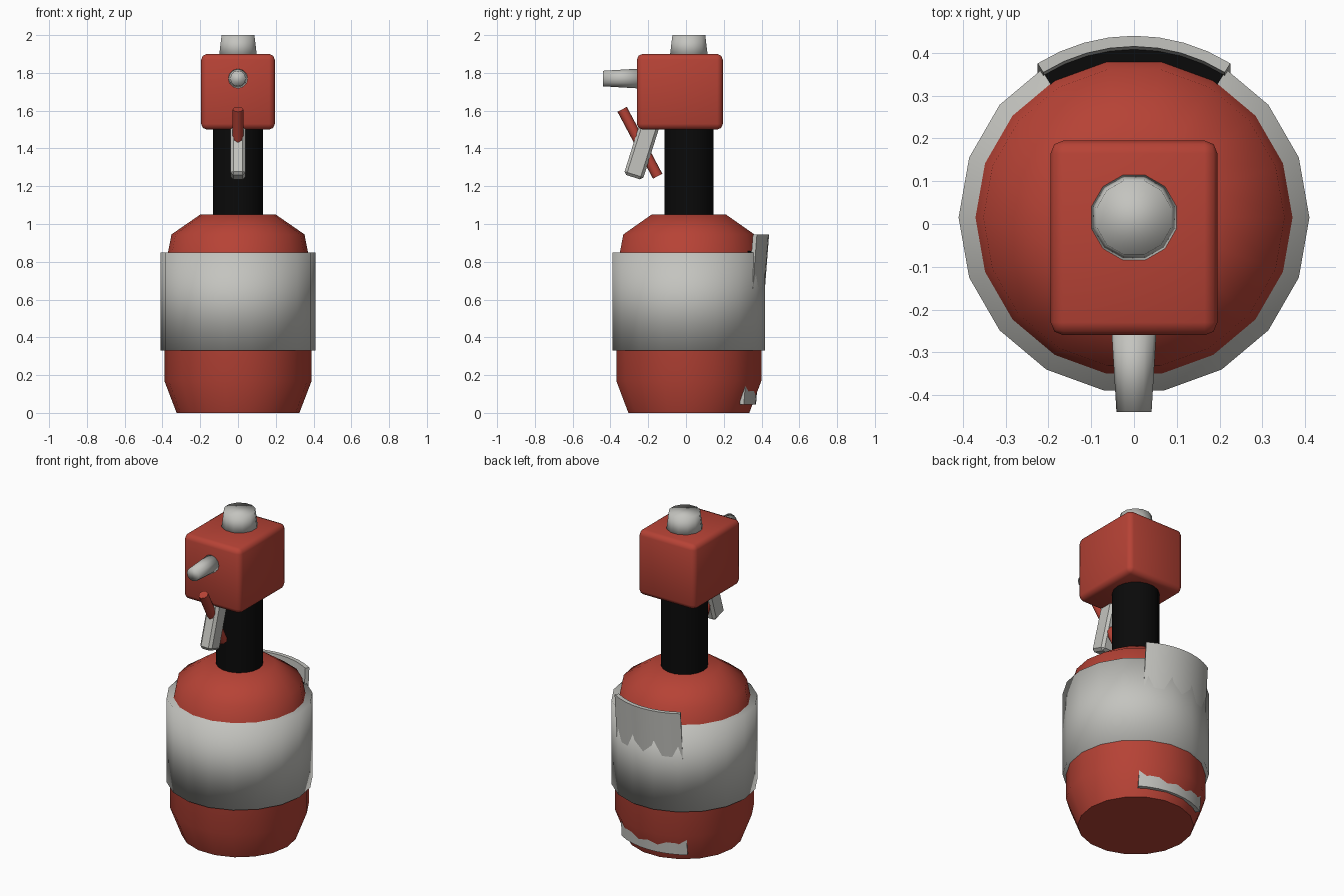
import bpy, bmesh, math
from mathutils import Vector

if "Cube" in bpy.data.objects:
    bpy.data.objects.remove(bpy.data.objects["Cube"], do_unlink=True)

CY = 0.015  # depth of the bottle axis


def material(name, color):
    m = bpy.data.materials.new(name)
    m.use_nodes = True
    m.diffuse_color = (*color, 1)
    node = next(n for n in m.node_tree.nodes if n.type == 'BSDF_PRINCIPLED')
    node.inputs["Base Color"].default_value = (*color, 1)
    return m


RED = material("red", (0.47, 0.055, 0.036))
GREY = material("light grey", (0.55, 0.55, 0.52))
BLACK = material("black", (0.003, 0.003, 0.003))


def finish(name, bm, mat, smooth=True):
    bmesh.ops.recalc_face_normals(bm, faces=bm.faces)
    mesh = bpy.data.meshes.new(name)
    bm.to_mesh(mesh)
    bm.free()
    mesh.materials.append(mat)
    for p in mesh.polygons:
        p.use_smooth = smooth
    ob = bpy.data.objects.new(name, mesh)
    bpy.context.collection.objects.link(ob)
    return ob


def sharpen(ob, degrees=40):
    bpy.ops.object.select_all(action='DESELECT')
    ob.select_set(True)
    bpy.context.view_layer.objects.active = ob
    bpy.ops.object.shade_smooth_by_angle(angle=math.radians(degrees))


def lathe(name, profile, mat, sides=18, start=0.0):
    """Closed solid of revolution around the bottle axis from (radius, z) points."""
    bm = bmesh.new()
    angles = [start + math.tau * i / sides for i in range(sides)]
    rings = [[bm.verts.new((r * math.cos(a), CY + r * math.sin(a), z)) for a in angles]
             for r, z in profile]
    for low, high in zip(rings, rings[1:]):
        for i in range(sides):
            j = (i + 1) % sides
            bm.faces.new((low[i], low[j], high[j], high[i]))
    bm.faces.new(rings[0])
    bm.faces.new(rings[-1])
    return finish(name, bm, mat)


def rod(name, a, b, r1, r2, sides, mat):
    """Tapered cylinder between two points."""
    a, b = Vector(a), Vector(b)
    bm = bmesh.new()
    bmesh.ops.create_cone(bm, cap_ends=True, segments=sides, radius1=r1, radius2=r2,
                          depth=(b - a).length)
    ob = finish(name, bm, mat)
    ob.location = (a + b) / 2
    ob.rotation_euler = (b - a).to_track_quat('Z', 'Y').to_euler()
    return ob


def box(name, size, location, mat, bevel, segments, tilt=0.0):
    bm = bmesh.new()
    bmesh.ops.create_cube(bm, size=1)
    bmesh.ops.scale(bm, vec=size, verts=bm.verts)
    bmesh.ops.bevel(bm, geom=bm.edges[:], offset=bevel, segments=segments,
                    profile=0.5, affect='EDGES')
    ob = finish(name, bm, mat)
    ob.location = location
    ob.rotation_euler.x = tilt
    return ob


def arc_plate(name, inner, outer, z0, z1, lean, mat, half=math.radians(32), steps=8):
    """Curved plate at the back, leaning outward towards the top."""
    bm = bmesh.new()
    sections = []
    for i in range(steps + 1):
        a = -half + 2 * half * i / steps
        sections.append([bm.verts.new((r * math.sin(a),
                                       CY + r * math.cos(a) - lean * (z1 - z), z))
                         for r, z in ((inner, z0), (outer, z0), (outer, z1), (inner, z1))])
    for s, t in zip(sections, sections[1:]):
        for k in range(4):
            n = (k + 1) % 4
            bm.faces.new((s[k], s[n], t[n], t[k]))
    bm.faces.new(sections[0])
    bm.faces.new(sections[-1])
    ob = finish(name, bm, mat)
    sharpen(ob)
    return ob


# Bottle, wrap-around band and neck
sharpen(lathe("bottle_body", [(0.325, 0), (0.39, 0.17), (0.39, 0.75),
                              (0.352, 0.945), (0.2, 1.05)], RED), 60)
lathe("body_band", [(0.41, 0.33), (0.41, 0.85)], GREY)
sharpen(lathe("neck", [(0.132, 1.04), (0.132, 1.52)], BLACK))

# Spray head with cap and nozzle
box("spray_head", (0.39, 0.455, 0.4), (0, -0.0325, 1.7), RED, 0.03, 2)
lathe("top_cap", [(0.105, 1.88), (0.09, 2.0)], GREY, 12, math.radians(15))
rod("nozzle", (0, -0.24, 1.77), (0, -0.44, 1.77), 0.053, 0.041, 12, GREY)

# Trigger and its lever pin
trigger = box("trigger", (0.08, 0.105, 0.33), (0, -0.23, 1.405), GREY, 0.015, 1,
              -math.radians(17.5))
sharpen(trigger, 30)
sharpen(rod("lever_pin", (0, -0.15, 1.253), (0, -0.338, 1.607), 0.028, 0.028, 8, RED), 50)

# Leaning back plate and the dark strip behind it
arc_plate("back_plate", 0.4, 0.425, 0.045, 0.945, 0.077, GREY)
arc_plate("backing_strip", 0.36, 0.4, 0.845, 0.856, 0.0, BLACK)
